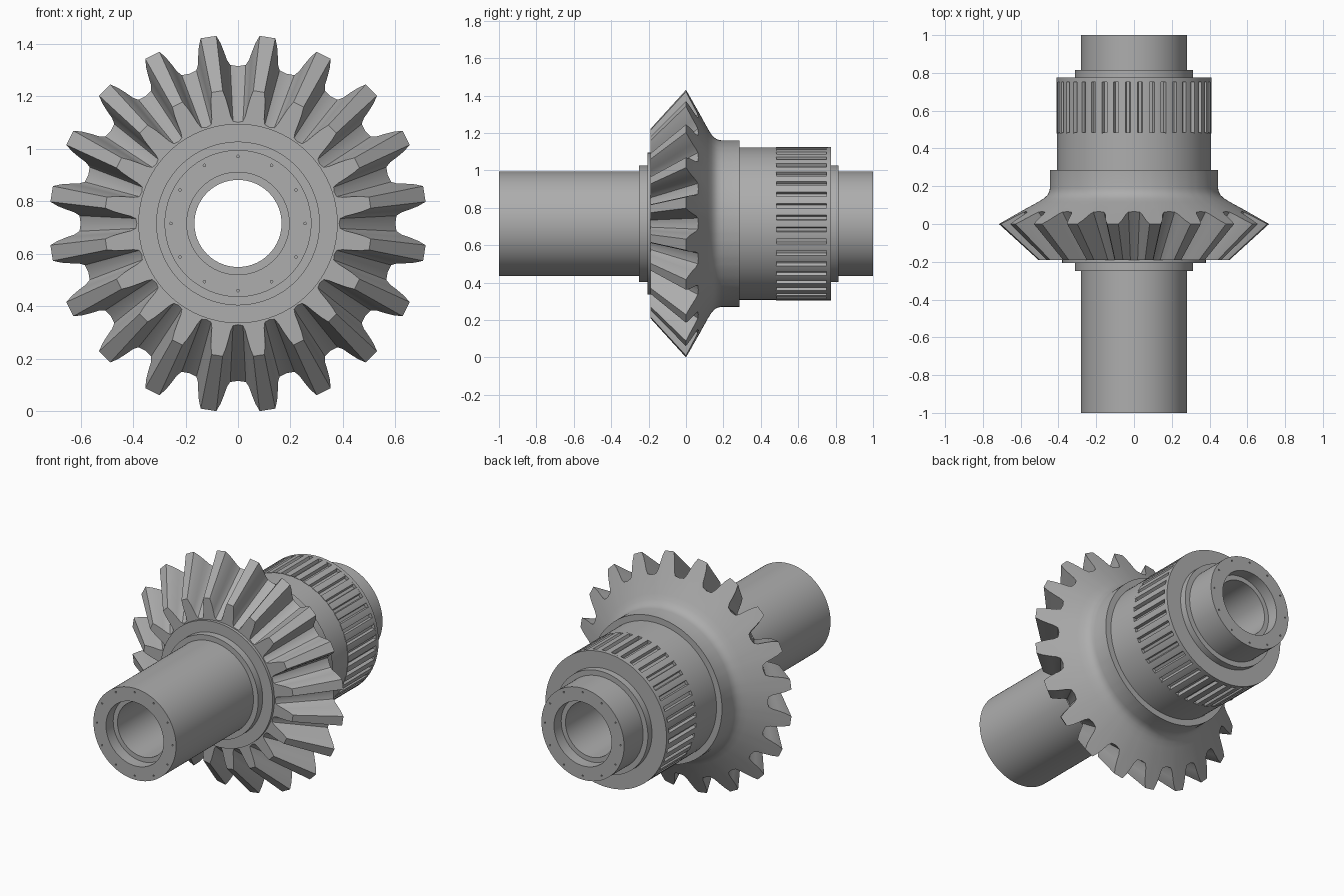
import bpy, bmesh
from math import radians, cos, sin, pi
from mathutils import Matrix, Vector

AXIS_Z = 0.715          # height of the shaft axis
APEX = -0.65            # cone apex of the bevel teeth, along y

if "Cube" in bpy.data.objects:
    bpy.data.objects.remove(bpy.data.objects["Cube"])

steel = bpy.data.materials.new("steel grey")
steel.use_nodes = True
colour = (0.42, 0.42, 0.42, 1)
steel.diffuse_color = colour
steel.node_tree.nodes["Principled BSDF"].inputs["Base Color"].default_value = colour


def finish(name, bm):
    bmesh.ops.recalc_face_normals(bm, faces=bm.faces)
    mesh = bpy.data.meshes.new(name)
    bm.to_mesh(mesh)
    bm.free()
    mesh.materials.append(steel)
    ob = bpy.data.objects.new(name, mesh)
    bpy.context.collection.objects.link(ob)
    return ob


def point(angle, r, y):
    return Vector((r * sin(angle), y, AXIS_Z + r * cos(angle)))


def loft(name, rings):
    """Join rings of (angle, radius, y) into a closed body around the axis."""
    bm = bmesh.new()
    rows = [[bm.verts.new(point(*p)) for p in ring] for ring in rings]
    n = len(rows[0])
    for i, a in enumerate(rows):
        b = rows[(i + 1) % len(rows)]
        for j in range(n):
            k = (j + 1) % n
            bm.faces.new((a[j], a[k], b[k], b[j]))
    return finish(name, bm)


def circle(angles, y, r):
    return [(a, r, y) for a in angles]


def lathe(name, profile, sides=96):
    angles = [2 * pi * i / sides for i in range(sides)]
    return loft(name, [circle(angles, y, r) for y, r in profile])


# Hollow shaft with a counterbore at each end
half = [(0.93, 0.166), (0.93, 0.195), (1, 0.195), (1, 0.28)]
shaft = lathe("hollow_shaft", half + [(-y, r) for y, r in reversed(half)])

# Small drilled holes on both end faces
drill = bmesh.new()
for end in (-1, 1):
    for i in range(12):
        place = Matrix.Translation(point(radians(30 * i), 0.256, end))
        bmesh.ops.create_cone(drill, cap_ends=True, segments=8, radius1=0.005,
                              radius2=0.005, depth=0.03,
                              matrix=place @ Matrix.Rotation(pi / 2, 4, "X"))
cutter = finish("hole_cutter", drill)
cut = shaft.modifiers.new("holes", "BOOLEAN")
cut.operation = "DIFFERENCE"
cut.solver = "EXACT"
cut.object = cutter
bpy.context.view_layer.update()
drilled = bpy.data.meshes.new_from_object(
    shaft.evaluated_get(bpy.context.evaluated_depsgraph_get()))
shaft.modifiers.clear()
shaft.data = drilled
bpy.data.objects.remove(cutter)

# Collars and sleeves
parts = [shaft]
for name, y0, y1, r in (("front_collar", -0.25, -0.15, 0.312),
                        ("front_hub_disc", -0.207, -0.15, 0.38),
                        ("rear_sleeve", 0.25, 0.485, 0.408),
                        ("spline_end_ring", 0.752, 0.775, 0.411),
                        ("rear_collar", 0.74, 0.815, 0.312)):
    parts.append(lathe(name, [(y0, 0.25), (y0, r), (y1, r), (y1, 0.25)]))

# Bevel gear: half tooth as (degrees from tooth centre, radius) at the back cone
flank = [(2.4, 0.72), (3.5, 0.69), (4.4, 0.655), (5.1, 0.625), (6.2, 0.605)]
tooth = [(-a, r) for a, r in reversed(flank)] + flank + [(9, 0.6)]
outline = [(radians(18 * i + 9 + a), r) for i in range(20) for a, r in tooth]
angles = [a for a, r in outline]
back = [(a, r, (0.72 - r) * 0.55) for a, r in outline]
front = []
for a, r, y in back:                     # shrink towards the apex, cut flat
    s = (-0.19 - APEX) / (y - APEX)
    front.append((a, r * s, -0.19))
body = [(0.117, 0.507), (0.135, 0.478), (0.152, 0.459), (0.17, 0.449),
        (0.19, 0.445), (0.287, 0.445), (0.287, 0.25)]
parts.append(loft("bevel_gear", [circle(angles, -0.19, 0.25), front, back]
                  + [circle(angles, y, r) for y, r in body]))

# Splined ring
groove = [(-2.6, 0.41), (0, 0.411), (2.6, 0.41), (3.3, 0.391), (5.7, 0.391)]
spline = [(radians(9 * i + a), r) for i in range(40) for a, r in groove]
angles = [a for a, r in spline]
parts.append(loft("spline_ring", [
    circle(angles, 0.48, 0.25), [(a, r, 0.48) for a, r in spline],
    [(a, r, 0.76) for a, r in spline], circle(angles, 0.76, 0.25)]))

# Smooth round surfaces, keep machined edges crisp
bpy.ops.object.select_all(action="DESELECT")
for ob in parts:
    ob.select_set(True)
bpy.context.view_layer.objects.active = shaft
bpy.ops.object.shade_smooth_by_angle(angle=radians(28))
